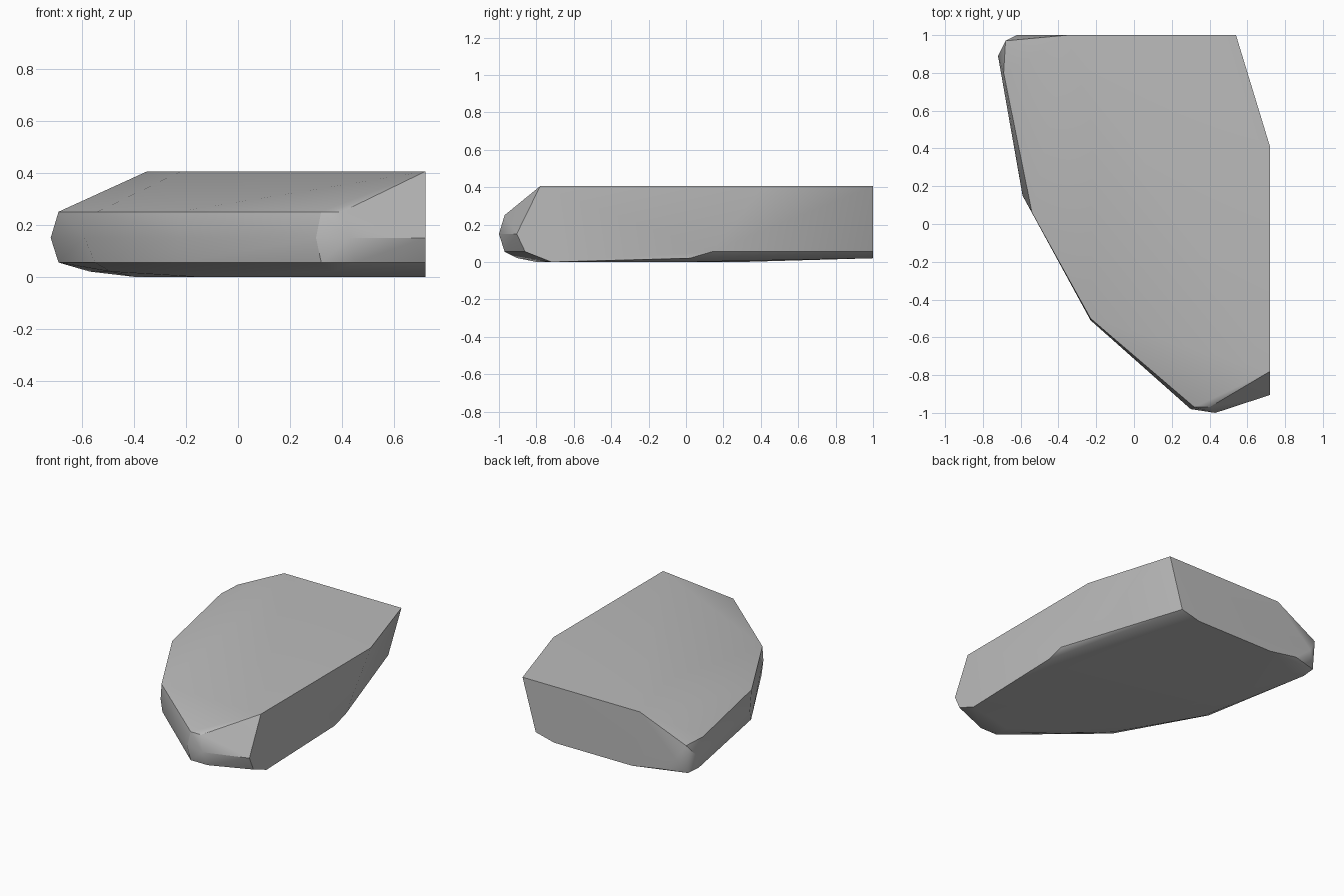
import bpy
import bmesh
import math

default_cube = bpy.data.objects.get("Cube")
if default_cube:
    bpy.data.objects.remove(default_cube, do_unlink=True)


def make_material(name, colour):
    material = bpy.data.materials.new(name)
    material.use_nodes = True
    material.diffuse_color = colour
    shader = material.node_tree.nodes["Principled BSDF"]
    shader.inputs["Base Color"].default_value = colour
    shader.inputs["Roughness"].default_value = 0.9
    return material


def add_contour(bm, height, outline):
    """Add the corner points of one horizontal section of the rock."""
    for x, y in outline:
        bm.verts.new((x, y, height))


stone_grey = make_material("stone grey", (0.5, 0.5, 0.5, 1))

# Straight broken faces of the slab
SIDE = 0.72
BACK = 1.0

bm = bmesh.new()

# Flat top with its long sloping fold
add_contour(bm, 0.405, [(0.54, BACK), (-0.35, BACK), (-0.22, 0.52),
                        (SIDE, -0.78), (SIDE, 0.41)])

# Shoulder where the top slopes meet the worn wall
add_contour(bm, 0.25, [(-0.68, 0.97), (-0.69, 0.8), (-0.54, 0.06),
                       (-0.23, -0.5), (0.32, -0.97), (0.4, -0.97)])

# Widest belt
add_contour(bm, 0.15, [(-0.62, BACK), (-0.72, 0.89), (-0.59, 0.15),
                       (-0.23, -0.51), (0.3, -0.98), (0.43, -BACK),
                       (SIDE, -0.905)])

# Lower rim
add_contour(bm, 0.055, [(-0.5, BACK), (-0.68, 0.95), (-0.69, 0.85),
                        (-0.55, 0.08), (-0.23, -0.49), (0.32, -0.97),
                        (0.45, -0.97), (SIDE, -0.86), (SIDE, 0.14),
                        (0.44, BACK)])

# Slightly hollowed edge and resting face of the underside
add_contour(bm, 0.02, [(-0.57, 0.88), (-0.29, BACK), (0.3, BACK),
                       (SIDE, 0.02), (-0.49, 0.1), (0.36, -0.9)])
add_contour(bm, 0.0, [(0.38, -0.8), (-0.16, -0.4), (-0.4, 0.3),
                      (SIDE, -0.72), (0.6, 0)])

# Wrap the sections in one faceted skin
hull = bmesh.ops.convex_hull(bm, input=bm.verts)
unused = set(hull["geom_interior"]) | set(hull["geom_unused"])
loose = [v for v in unused if isinstance(v, bmesh.types.BMVert)]
bmesh.ops.delete(bm, geom=loose, context='VERTS')
bmesh.ops.dissolve_limit(bm, angle_limit=math.radians(1),
                         verts=bm.verts, edges=bm.edges)
bmesh.ops.recalc_face_normals(bm, faces=bm.faces)

mesh = bpy.data.meshes.new("rock")
bm.to_mesh(mesh)
bm.free()
mesh.materials.append(stone_grey)
rock = bpy.data.objects.new("rock", mesh)
bpy.context.collection.objects.link(rock)

# Soft folds with crisp broken edges
bpy.ops.object.select_all(action='DESELECT')
rock.select_set(True)
bpy.context.view_layer.objects.active = rock
bpy.ops.object.shade_smooth_by_angle(angle=math.radians(30))
weighted = rock.modifiers.new("weighted normals", 'WEIGHTED_NORMAL')
weighted.keep_sharp = True
